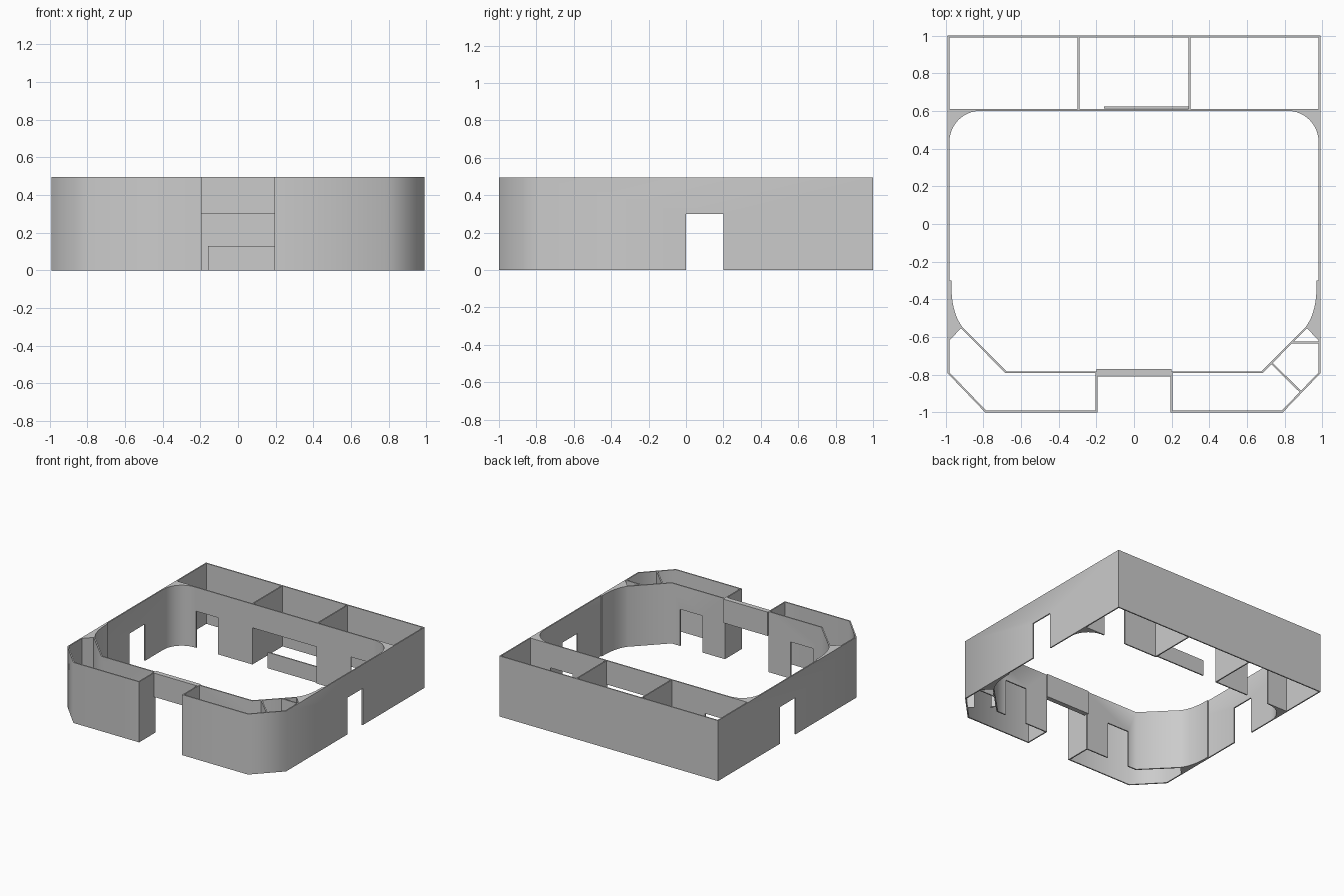
import bpy, bmesh, math
from mathutils import Vector

if "Cube" in bpy.data.objects:
    bpy.data.objects.remove(bpy.data.objects["Cube"])

H, DOOR, T = 0.495, 0.30, 0.01


def prism(name, poly, z0=0.0, z1=H):
    """Extrude a closed plan outline between two heights."""
    bm = bmesh.new()
    face = bm.faces.new([bm.verts.new((x, y, z0)) for x, y in poly])
    top = bmesh.ops.extrude_face_region(bm, geom=[face])["geom"]
    verts = [g for g in top if isinstance(g, bmesh.types.BMVert)]
    bmesh.ops.translate(bm, verts=verts, vec=(0, 0, z1 - z0))
    bmesh.ops.recalc_face_normals(bm, faces=bm.faces)
    me = bpy.data.meshes.new(name)
    bm.to_mesh(me)
    bm.free()
    ob = bpy.data.objects.new(name, me)
    bpy.context.collection.objects.link(ob)
    return ob


def ribbon(pts, t=T):
    """Outline of an open path thickened evenly, with mitred corners."""
    p = [Vector(q) for q in pts]
    d = [(b - a).normalized() for a, b in zip(p, p[1:])]
    n = [Vector((-v.y, v.x)) for v in d]
    left, right = [], []
    for i, q in enumerate(p):
        a, b = n[max(i - 1, 0)], n[min(i, len(n) - 1)]
        off = (a + b) / (1 + a.dot(b)) * t / 2
        left.append(q + off)
        right.append(q - off)
    return left + right[::-1]


def select(ob):
    bpy.ops.object.select_all(action='DESELECT')
    ob.select_set(True)
    bpy.context.view_layer.objects.active = ob


def cut(ob, x0, x1, y0, y1, z1=DOOR):
    """Cut a doorway that is open at the floor."""
    c = prism("door_cutter", [(x0, y0), (x1, y0), (x1, y1), (x0, y1)], -0.1, z1)
    m = ob.modifiers.new("door", 'BOOLEAN')
    m.operation, m.solver, m.object = 'DIFFERENCE', 'EXACT', c
    select(ob)
    bpy.ops.object.modifier_apply(modifier=m.name)
    bpy.data.objects.remove(c)


def smooth(ob):
    select(ob)
    bpy.ops.object.shade_smooth_by_angle(angle=math.radians(50))


# outer wall with chamfered front corners and entry returns
half = [(0.2, -0.785), (0.2, -0.995), (0.788, -0.995), (0.985, -0.79), (0.985, 0.995)]
outer = prism("outer_wall", ribbon(half + [(-x, y) for x, y in half[::-1]]))
cut(outer, -1.2, 1.2, 0.0, 0.2)
smooth(outer)

# back room wall: two doors and a serving opening
back = prism("back_room_wall", ribbon([(-0.98, 0.606), (0.98, 0.606)]))
for x0, x1 in ((-0.8, -0.6), (-0.295, 0.29), (0.6, 0.8)):
    cut(back, x0, x1, 0.5, 0.7)
prism("serving_counter", ribbon([(-0.16, 0.618), (0.29, 0.618)]), 0, 0.13)

# thick beam above the entry
prism("entry_lintel", ribbon([(-0.2, -0.79), (0.2, -0.79)], 0.04), DOOR, H)

# curved end of the inner front wall, starting at the side wall
a, c, b = Vector((0.975, -0.30)), Vector((0.978, -0.47)), Vector((0.915, -0.55))
curve = [a * (1 - t) ** 2 + c * 2 * t * (1 - t) + b * t * t for t in [i / 10 for i in range(11)]]
# quarter-round fillet at the back corners
fillet = [(0.815 + 0.165 * math.cos(k), 0.436 + 0.165 * math.sin(k))
          for k in [i * math.pi / 32 for i in range(17)]]

for s, side in ((-1, "left"), (1, "right")):
    def flip(pts):
        return [(s * x, y) for x, y in pts]

    inner = prism(side + "_inner_front_wall",
                  ribbon(flip(list(curve) + [(0.68, -0.787), (0.2, -0.787)])))
    xs = sorted((s * 0.4, s * 0.6))
    cut(inner, xs[0], xs[1], -0.85, -0.72)
    smooth(inner)
    smooth(prism(side + "_front_corner_fill", flip(list(curve) + [(0.982, -0.62), (0.982, -0.30)])))
    smooth(prism(side + "_back_corner_fill", flip(fillet + [(0.982, 0.603)])))
    prism(side + "_back_partition", ribbon(flip([(0.295, 0.603), (0.295, 0.992)])))

# small partitions in the front right room
prism("corner_partition", ribbon([(0.835, -0.63), (0.982, -0.63)]))
diag = prism("diagonal_partition", ribbon([(0.73, -0.738), (0.886, -0.892)]))
cut(diag, 0.76, 0.85, -0.95, -0.7)
